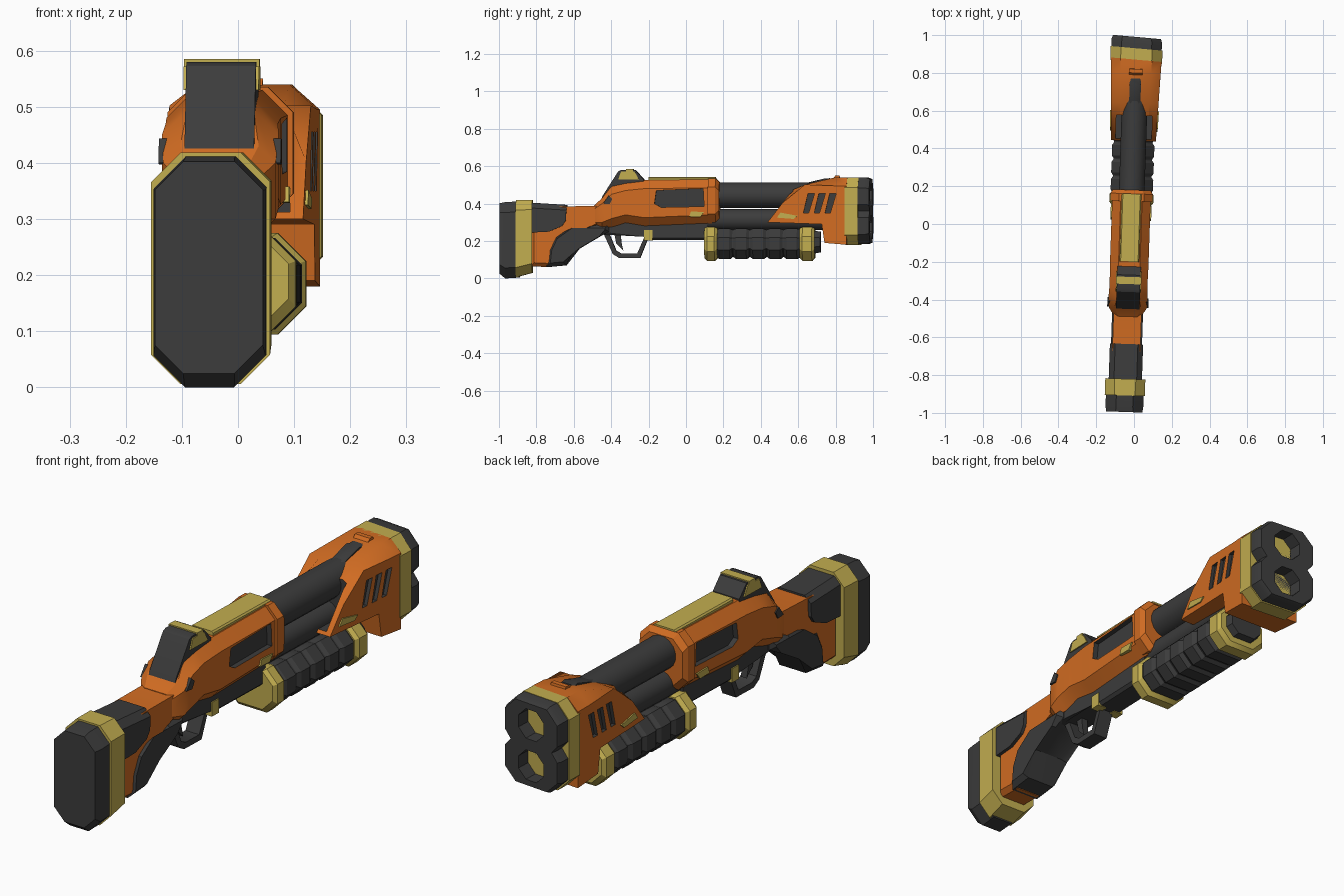
import bpy, bmesh, math

# Colours
ORANGE, DARK, YELLOW = 0, 1, 2
mats = []
for name, col in (("burnt_orange", (0.64, 0.15, 0.016)),
                  ("charcoal", (0.045, 0.045, 0.045)),
                  ("brass_yellow", (0.54, 0.42, 0.08))):
    m = bpy.data.materials.new(name)
    m.diffuse_color = (*col, 1)
    mats.append(m)

YAW, SHIFT = 0.034, -0.018   # the gun lies slightly turned


def finish(bm, name, color):
    bmesh.ops.recalc_face_normals(bm, faces=bm.faces)
    for v in bm.verts:
        x, y, z = v.co
        skew = 0.055 if y > 0.83 else 0      # muzzle end is cut slightly askew
        v.co = (x + YAW * y + SHIFT, y - (YAW + skew) * x, z)
    me = bpy.data.meshes.new(name)
    bm.to_mesh(me)
    bm.free()
    for m in mats:
        me.materials.append(m)
    for p in me.polygons:
        p.material_index = color
    ob = bpy.data.objects.new(name, me)
    bpy.context.collection.objects.link(ob)
    return ob


def add_loop_solid(bm, loops):
    rings = [[bm.verts.new(p) for p in loop] for loop in loops]
    n = len(rings[0])
    for a, b in zip(rings, rings[1:]):
        for i in range(n):
            bm.faces.new((a[i], a[(i + 1) % n], b[(i + 1) % n], b[i]))
    bm.faces.new(rings[0][::-1])
    bm.faces.new(rings[-1])


def prism(name, pts, color, spans, bevel=0, pick=lambda m: True, flare=0):
    """Side profile (y, z) extruded over x spans, widening forwards by flare."""
    bm = bmesh.new()
    for x0, x1 in spans:
        add_loop_solid(bm, [[(x, y, z) for y, z in pts] for x in (x0, x1)])
    if bevel:
        es = [e for e in bm.edges
              if abs(e.verts[0].co.x - e.verts[1].co.x) < 1e-5
              and pick((e.verts[0].co + e.verts[1].co) / 2)]
        bmesh.ops.bevel(bm, geom=es, offset=bevel, segments=1,
                        affect='EDGES', clamp_overlap=True)
    for v in bm.verts:
        v.co.x *= 1 + flare * (v.co.y - 0.44)
    return finish(bm, name, color)


def mid(w):
    return [(-w, w)]


def sides(a, b):
    return [(a, b), (-b, -a)]


def rect(y0, y1, z0, z1):
    return [(y0, z0), (y1, z0), (y1, z1), (y0, z1)]


def loft(name, secs, color):
    """Chamfered-box sections (y, z low, z high, half width, chamfer)."""
    bm = bmesh.new()
    add_loop_solid(bm, [[(w - c, y, a), (w, y, a + c), (w, y, b - c), (w - c, y, b),
                         (c - w, y, b), (-w, y, b - c), (-w, y, a + c), (c - w, y, a)]
                        for y, a, b, w, c in secs])
    return finish(bm, name, color)


def tube(name, y0, y1, z, r, n, color):
    bm = bmesh.new()
    ang = [2 * math.pi * (i + 0.5) / n for i in range(n)]
    add_loop_solid(bm, [[(r * math.cos(t), y, z + r * math.sin(t)) for t in ang]
                        for y in (y0, y1)])
    return finish(bm, name, color)


def cut(target, cutter):
    mod = target.modifiers.new("cut", 'BOOLEAN')
    mod.operation, mod.solver, mod.object = 'DIFFERENCE', 'EXACT', cutter
    dg = bpy.context.evaluated_depsgraph_get()
    me = bpy.data.meshes.new_from_object(target.evaluated_get(dg))
    target.modifiers.clear()
    target.data = me
    bpy.data.objects.remove(cutter)


# Stock: pad, band, core, cheek rest and grip
loft("recoil_pad", [(-0.995, 0.025, 0.402, 0.096, 0.05), (-0.965, 0.0, 0.408, 0.1, 0.056),
                    (-0.89, 0.005, 0.412, 0.1, 0.055)], DARK)
loft("stock_band", [(-0.908, 0.006, 0.418, 0.106, 0.052), (-0.82, 0.03, 0.418, 0.106, 0.05)], YELLOW)
prism("stock_core", [(-0.83, 0.065), (-0.72, 0.06), (-0.69, 0.19), (-0.6, 0.26), (-0.45, 0.28),
                     (-0.40, 0.40), (-0.47, 0.388), (-0.64, 0.385), (-0.83, 0.385)],
      ORANGE, mid(0.074), 0.02)
prism("cheek_rest", [(-0.83, 0.245), (-0.73, 0.25), (-0.66, 0.28), (-0.64, 0.31),
                     (-0.635, 0.393), (-0.83, 0.405)], DARK, mid(0.088), 0.028,
      lambda m: m.z > 0.39)
prism("grip", [(-0.745, 0.06), (-0.64, 0.07), (-0.585, 0.175), (-0.46, 0.225), (-0.41, 0.25),
               (-0.41, 0.29), (-0.515, 0.29), (-0.6, 0.25), (-0.70, 0.23), (-0.735, 0.155)],
      DARK, mid(0.082), 0.02)

# Receiver with side windows, flange and rear bolts
receiver = loft("receiver", [(-0.49, 0.28, 0.39, 0.07, 0.02), (-0.445, 0.27, 0.43, 0.1, 0.03),
                             (-0.395, 0.275, 0.495, 0.104, 0.045), (-0.32, 0.295, 0.515, 0.1, 0.045),
                             (-0.22, 0.28, 0.525, 0.102, 0.045), (0.14, 0.295, 0.53, 0.102, 0.045)], ORANGE)
cut(receiver, prism("window_cutter", [(-0.165, 0.40), (-0.13, 0.38), (0.10, 0.385),
                                      (0.095, 0.48), (-0.155, 0.47)], DARK, sides(0.08, 0.2)))
loft("receiver_flange", [(0.12, 0.30, 0.535, 0.112, 0.045), (0.16, 0.30, 0.535, 0.112, 0.045),
                         (0.18, 0.32, 0.515, 0.1, 0.045)], ORANGE)
prism("rear_bolts", [(-0.44, 0.40), (-0.405, 0.397), (-0.39, 0.425), (-0.41, 0.443)],
      DARK, sides(0.07, 0.109))
prism("top_plate", rect(-0.2, 0.16, 0.5, 0.542), YELLOW, mid(0.052), 0.006, lambda m: m.z > 0.54)
prism("receiver_marks", [(0.02, 0.33), (0.08, 0.328), (0.10, 0.355), (0.03, 0.358)],
      YELLOW, sides(0.09, 0.108))

# Rear sight with yellow trim
prism("sight", [(-0.455, 0.41), (-0.445, 0.44), (-0.36, 0.573), (-0.345, 0.58), (-0.27, 0.58),
                (-0.225, 0.53), (-0.225, 0.48), (-0.35, 0.44)], DARK, mid(0.062))
prism("sight_sides", [(-0.36, 0.53), (-0.345, 0.572), (-0.273, 0.572), (-0.25, 0.53)],
      YELLOW, sides(0.055, 0.067))
prism("sight_strip", rect(-0.318, -0.28, 0.54, 0.585), YELLOW, mid(0.067))

# Trigger group
prism("trigger_housing", [(-0.45, 0.235), (-0.22, 0.235), (-0.2, 0.205), (0.12, 0.205),
                          (0.12, 0.32), (-0.45, 0.32)], DARK, mid(0.058), 0.012,
      lambda m: m.z < 0.24)
prism("trigger_guard", [(-0.44, 0.24), (-0.39, 0.13), (-0.355, 0.108), (-0.245, 0.108),
                        (-0.2, 0.22), (-0.222, 0.22), (-0.26, 0.133), (-0.345, 0.133),
                        (-0.372, 0.148), (-0.41, 0.24)], DARK, mid(0.032))
prism("trigger", [(-0.385, 0.25), (-0.372, 0.185), (-0.335, 0.148), (-0.345, 0.19),
                  (-0.35, 0.25)], DARK, mid(0.014))
prism("guard_clip", rect(-0.222, -0.178, 0.202, 0.26), YELLOW, sides(0.02, 0.063))

# Barrels, with the tapered rib let into the shroud top
tube("upper_barrel", 0.1, 0.9, 0.445, 0.069, 16, DARK)
tube("lower_barrel", 0.1, 0.9, 0.314, 0.057, 16, DARK)
prism("barrel_rib", [(0.58, 0.48), (0.78, 0.48), (0.77, 0.536), (0.74, 0.534), (0.62, 0.505)],
      DARK, mid(0.03), 0.008)

# Pump with ribs and end caps
ribs = []
for i in range(5):
    y = 0.165 + i * 0.09
    ribs += [(y, 0.115, 0.26, 0.102, 0.045), (y + 0.015, 0.103, 0.266, 0.112, 0.048),
             (y + 0.07, 0.103, 0.266, 0.112, 0.048), (y + 0.085, 0.115, 0.26, 0.102, 0.045)]
loft("pump_grip", ribs, DARK)
for name, y0, y1 in (("pump_rear_cap", 0.1, 0.17), ("pump_front_cap", 0.61, 0.69)):
    loft(name, [(y0, 0.11, 0.268, 0.105, 0.048), (y0 + 0.015, 0.094, 0.275, 0.117, 0.05),
                (y1 - 0.015, 0.094, 0.275, 0.117, 0.05), (y1, 0.11, 0.268, 0.105, 0.048)], YELLOW)
loft("pump_tip", [(0.68, 0.132, 0.255, 0.08, 0.035), (0.72, 0.14, 0.25, 0.073, 0.033)], DARK)

# Front shroud: flared, hollow rear, three slanted vents each side
FLARE = 0.3
shroud = prism("shroud", [(0.44, 0.30), (0.575, 0.475), (0.64, 0.502), (0.80, 0.54), (0.87, 0.54),
                          (0.87, 0.18), (0.745, 0.19), (0.73, 0.29)], ORANGE, mid(0.119), 0.045,
               lambda m: m.z > 0.48 and m.y < 0.86, FLARE)
cut(shroud, prism("hollow_cutter", rect(0.3, 0.575, 0.312, 0.7), DARK, mid(0.095)))
for i in range(3):
    y = 0.632 + i * 0.058
    cut(shroud, prism("vent_cutter", [(y, 0.35), (y + 0.028, 0.35), (y + 0.06, 0.455),
                                      (y + 0.025, 0.455)], DARK, sides(0.105, 0.2), flare=FLARE))
prism("shroud_marks", [(0.49, 0.325), (0.58, 0.318), (0.60, 0.335), (0.51, 0.352)],
      YELLOW, sides(0.11, 0.124), flare=FLARE)
prism("front_bead", [(0.775, 0.52), (0.80, 0.55), (0.82, 0.55), (0.825, 0.52)], ORANGE, mid(0.035))

# Muzzle band and twin-bore muzzle block with waisted sides
loft("muzzle_band", [(0.86, 0.178, 0.54, 0.137, 0.055), (0.93, 0.178, 0.54, 0.138, 0.055)], YELLOW)
half = [(0.08, 0.54), (0.134, 0.485), (0.134, 0.395), (0.105, 0.36),
        (0.134, 0.325), (0.134, 0.235), (0.08, 0.182)]
outline = half + [(-x, z) for x, z in reversed(half)]
bm = bmesh.new()
add_loop_solid(bm, [[(x * s, y, 0.36 + (z - 0.36) * s) for x, z in outline]
                    for y, s in ((0.9, 0.99), (0.97, 0.995), (0.99, 0.95))])
muzzle = finish(bm, "muzzle", DARK)
for z in (0.445, 0.275):
    cut(muzzle, tube("bore_cutter", 0.93, 1.1, z, 0.066, 8, DARK))

# Smooth shading with sharp edges kept
for ob in bpy.context.scene.objects:
    ob.select_set(True)
bpy.context.view_layer.objects.active = muzzle
bpy.ops.object.shade_smooth_by_angle(angle=math.radians(30))
